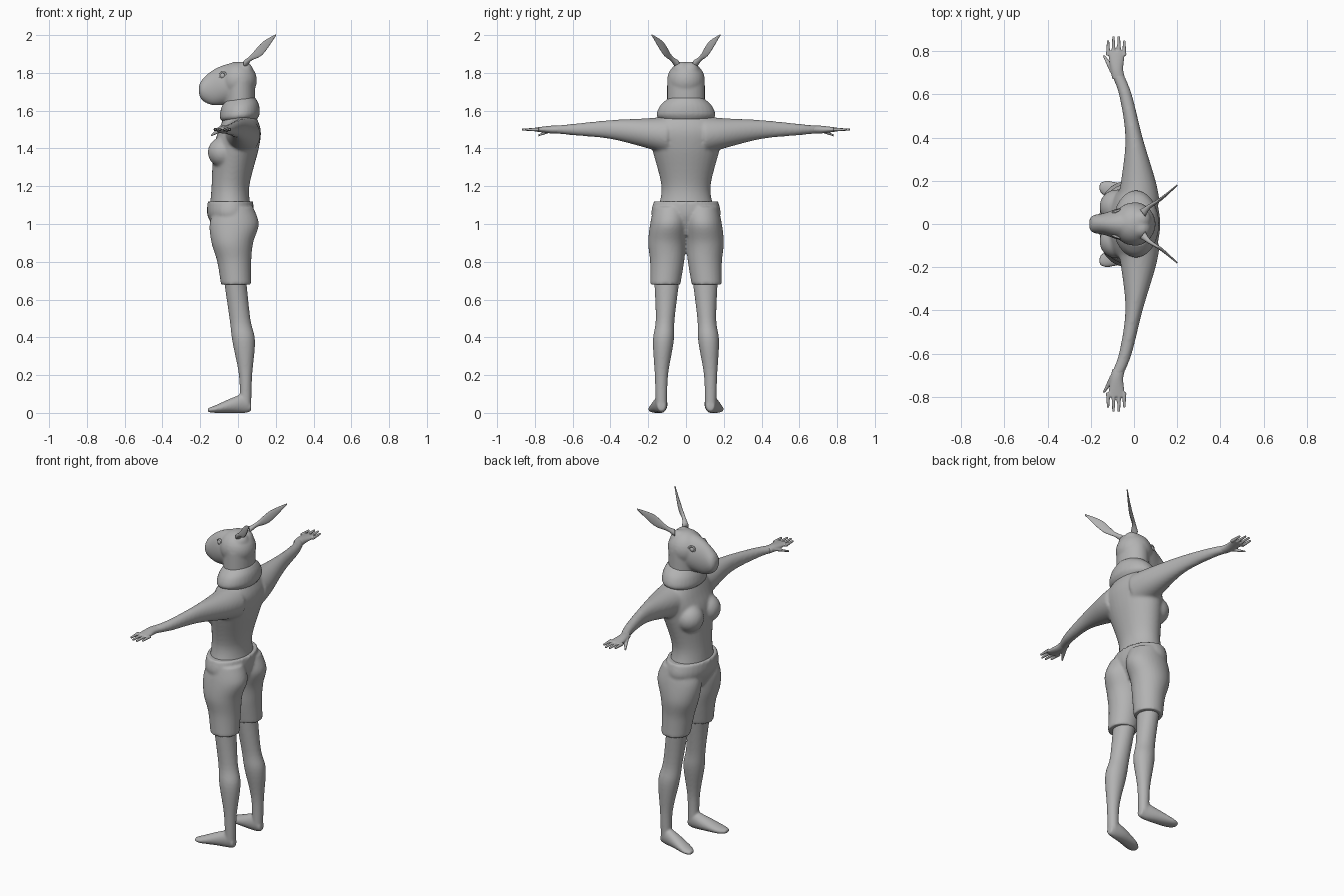
import bpy
import bmesh
import math
from mathutils import Matrix, Vector

default_cube = bpy.data.objects.get("Cube")
if default_cube:
    bpy.data.objects.remove(default_cube, do_unlink=True)

clay = bpy.data.materials.new("plain grey")
clay.use_nodes = True
clay.diffuse_color = (0.45, 0.45, 0.45, 1)
shader = clay.node_tree.nodes["Principled BSDF"]
shader.inputs["Base Color"].default_value = clay.diffuse_color

X_AXIS, Y_AXIS, Z_AXIS = Matrix.Identity(3)
SIDES = {"left": 1, "right": -1}
SEGMENTS = 32
STEPS = 6


def smooth_path(rows):
    """Catmull-Rom interpolation through the section rows."""
    rows = [Vector(row) for row in rows]
    padded = [rows[0], *rows, rows[-1]]
    path = []
    for before, start, end, after in zip(padded, padded[1:], padded[2:], padded[3:]):
        leave, arrive = (end - before) / 2, (after - start) / 2
        for step in range(STEPS):
            t = step / STEPS
            ease = t * t * (3 - 2 * t)
            path.append(start.lerp(end, ease) + leave * t * (1 - t) ** 2 - arrive * t * t * (1 - t))
    return path + [rows[-1]]


def tube(bm, rows, across, up, side=1):
    """Oval tube; each row is x, y, z, radius along across, radius along up."""
    loops = []
    for section in smooth_path(rows):
        centre, wide, tall = Vector(section[:3]), section[3], section[4]
        loop = []
        for k in range(SEGMENTS):
            angle = math.tau * k / SEGMENTS
            point = centre + across * wide * math.cos(angle) + up * tall * math.sin(angle)
            point.y *= side
            loop.append(bm.verts.new(point))
        loops.append(loop)
    for lower, upper in zip(loops, loops[1:]):
        for k in range(SEGMENTS):
            bm.faces.new((lower[k - 1], lower[k], upper[k], upper[k - 1]))
    bm.faces.new(loops[0])
    bm.faces.new(loops[-1])


def ball(bm, centre, radius):
    bmesh.ops.create_uvsphere(bm, u_segments=SEGMENTS, v_segments=SEGMENTS // 2,
                              radius=radius, matrix=Matrix.Translation(centre))


def finish(name, bm, voxel=None, softness=None):
    """Make the object, optionally fusing its overlapping pieces into one skin."""
    bmesh.ops.recalc_face_normals(bm, faces=bm.faces)
    for face in bm.faces:
        face.smooth = True
    mesh = bpy.data.meshes.new(name)
    bm.to_mesh(mesh)
    bm.free()
    mesh.materials.append(clay)
    part = bpy.data.objects.new(name, mesh)
    bpy.context.collection.objects.link(part)
    if voxel:
        fuse = part.modifiers.new("fuse", "REMESH")
        fuse.mode = "VOXEL"
        fuse.voxel_size = voxel
        fuse.use_smooth_shade = True
        soften = part.modifiers.new("soften", "SMOOTH")
        soften.factor = 0.5
        soften.iterations = softness


# Torso with chest and outstretched arms
torso = bmesh.new()
tube(torso, [(-.04, 0, 1.08, .11, .15),
             (-.04, 0, 1.2, .1, .13),
             (-.01, 0, 1.4, .12, .18),
             (.01, 0, 1.5, .11, .2),
             (.01, 0, 1.58, .08, .12)], X_AXIS, Y_AXIS)
for side in SIDES.values():
    ball(torso, (-.08, .08 * side, 1.38), .08)
    tube(torso, [(.02, .1, 1.47, .1, .1),
                 (.02, .2, 1.48, .08, .08),
                 (0, .4, 1.5, .04, .05),
                 (-.04, .6, 1.5, .03, .03),
                 (-.08, .7, 1.5, .03, .02)], X_AXIS, Z_AXIS, side)
finish("torso_and_arms", torso, voxel=.008, softness=8)

# Hands: palm, four fingers and a lowered thumb
for label, side in SIDES.items():
    hand = bmesh.new()
    tube(hand, [(-.07, .67, 1.5, .03, .02),
                (-.08, .72, 1.5, .03, .02),
                (-.08, .8, 1.5, .04, .01)], X_AXIS, Z_AXIS, side)
    for finger in range(4):
        x = -.12 + finger * .025
        tip = .87 if finger in (1, 2) else .85
        tube(hand, [(x, .78, 1.5, .01, .01),
                    (x, tip, 1.5, .006, .006)], X_AXIS, Z_AXIS, side)
    tube(hand, [(-.09, .7, 1.5, .02, .01),
                (-.14, .78, 1.47, .006, .006)], X_AXIS, Z_AXIS, side)
    finish(label + "_hand", hand, voxel=.004, softness=3)

# Shorts: hips and two overlapping legs that leave a crease between them
shorts = bmesh.new()
tube(shorts, [(-.03, 0, .94, .07, .1),
              (-.04, 0, 1.04, .12, .18),
              (-.04, 0, 1.12, .12, .17)], X_AXIS, Y_AXIS)
for side in SIDES.values():
    tube(shorts, [(-.01, .11, .68, .08, .08),
                  (-.02, .1, .8, .09, .09),
                  (-.03, .1, .9, .11, .1),
                  (-.02, .09, 1, .13, .1),
                  (-.02, .08, 1.09, .1, .09)], X_AXIS, Y_AXIS, side)
finish("shorts", shorts, voxel=.008, softness=4)

# Legs with bare feet turned outwards
for label, side in SIDES.items():
    leg = bmesh.new()
    tube(leg, [(-.02, .1, .74, .06, .07),
               (.01, .11, .5, .055, .05),
               (.03, .12, .38, .06, .055),
               (.04, .13, .2, .035, .035),
               (.04, .13, .04, .03, .03)], X_AXIS, Y_AXIS, side)
    tube(leg, [(.07, .13, .03, .02, .02),
               (.04, .13, .05, .03, .05),
               (-.03, .14, .04, .04, .04),
               (-.12, .16, .02, .04, .02),
               (-.16, .17, .015, .02, .01)], Y_AXIS, Z_AXIS, side)
    finish(label + "_leg", leg, voxel=.006, softness=6)

# Head: skull, neck and blunt snout
head = bmesh.new()
ball(head, (0, 0, 1.76), .1)
for side in SIDES.values():
    ball(head, (.03, .02 * side, 1.81), .05)
tube(head, [(.01, 0, 1.55, .08, .1),
            (.01, 0, 1.76, .08, .1)], X_AXIS, Y_AXIS)
tube(head, [(0, 0, 1.75, .09, .11),
            (-.08, 0, 1.735, .07, .105),
            (-.14, 0, 1.72, .05, .09),
            (-.19, 0, 1.71, .04, .055),
            (-.207, 0, 1.71, .02, .02)], Y_AXIS, Z_AXIS)
finish("head", head, voxel=.007, softness=6)

# Eyes: balls sunk into the head, each inside a raised lid ring
for label, side in SIDES.items():
    eye = bmesh.new()
    ball(eye, (-.08, .05 * side, 1.785), .018)
    finish(label + "_eye", eye)
    bpy.ops.mesh.primitive_torus_add(location=(-.08, .06 * side, 1.785),
                                     rotation=(math.pi / 2, 0, side * math.radians(20)),
                                     major_radius=.018, minor_radius=.005)
    lid = bpy.context.object
    lid.name = label + "_eyelid"
    lid.data.materials.append(clay)
    bpy.ops.object.shade_smooth()

# Ears: thin upright blades swept back and outwards
for label, side in SIDES.items():
    ear = bmesh.new()
    tube(ear, [(.04, .05, 1.85, .02, .02),
               (.07, .08, 1.88, .015, .01),
               (.13, .12, 1.93, .033, .007),
               (.2, .18, 2, .004, .003)], Z_AXIS, Vector((-.6, .8, 0)), side)
    finish(label + "_ear", ear)

# Rolled collar, drooping a little in front
collar = bmesh.new()
tube(collar, [(.02, 0, 1.54, .08, .12),
              (.01, 0, 1.57, .105, .155),
              (.01, 0, 1.62, .1, .14),
              (.01, 0, 1.66, .08, .1)], X_AXIS, Y_AXIS)
for vert in collar.verts:
    vert.co.z += vert.co.x / 8
finish("collar", collar, voxel=.007, softness=3)
